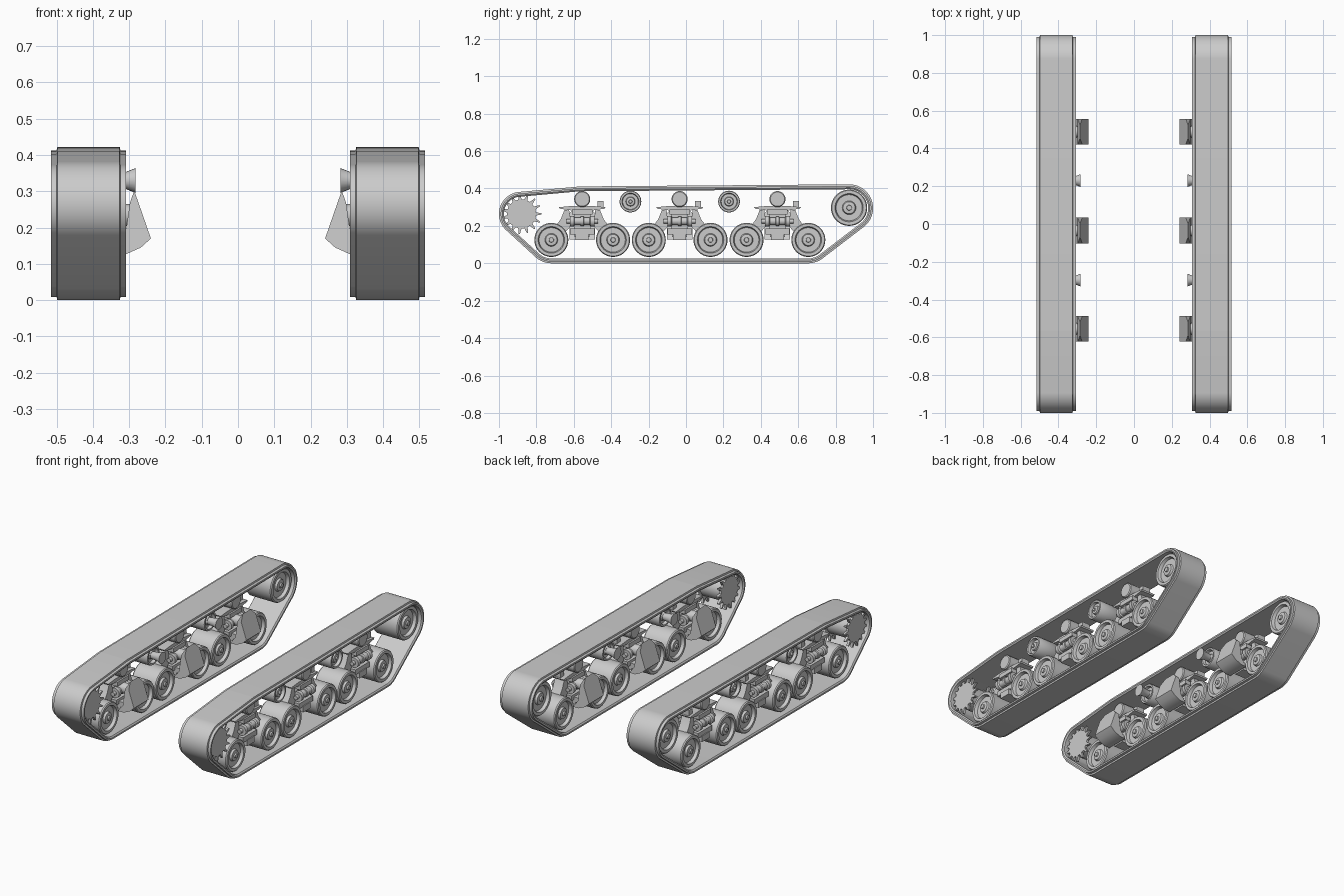
import bpy, bmesh, math
from mathutils import Vector

cube = bpy.data.objects.get("Cube")
if cube:
    bpy.data.objects.remove(cube)

steel = bpy.data.materials.new("steel_grey")
steel.use_nodes = True
GREY = (0.6, 0.6, 0.6, 1)
steel.diffuse_color = GREY
steel.node_tree.nodes["Principled BSDF"].inputs["Base Color"].default_value = GREY

MID = 0.412  # middle of one track across its width


def finish(name, bm):
    """Smooth shallow edges, keep the rest sharp, and mirror to the other side."""
    bmesh.ops.recalc_face_normals(bm, faces=bm.faces)
    for f in bm.faces:
        f.smooth = True
    for e in bm.edges:
        e.smooth = e.calc_face_angle(3) < math.radians(35)
    mesh = bpy.data.meshes.new(name)
    bm.to_mesh(mesh)
    bm.free()
    mesh.materials.append(steel)
    ob = bpy.data.objects.new(name, mesh)
    bpy.context.collection.objects.link(ob)
    mod = ob.modifiers.new("other_side", "MIRROR")
    mod.use_mirror_merge = False


def bridge(bm, rings, close=False):
    """Skin a row of rings; cap the ends unless the row closes on itself."""
    loops = [[bm.verts.new(p) for p in ring] for ring in rings]
    n = len(loops[0])
    pairs = list(zip(loops, loops[1:])) + ([(loops[-1], loops[0])] if close else [])
    for a, b in pairs:
        for i in range(n):
            j = (i + 1) % n
            bm.faces.new((a[i], a[j], b[j], b[i]))
    if not close:
        bm.faces.new(loops[0])
        bm.faces.new(loops[-1])


def lathe(bm, profile, y, z, n=32):
    """Turn (radius, x) points around an axle along x."""
    angles = [math.tau * i / n for i in range(n)]
    bridge(bm, [[(x, y + r * math.cos(a), z + r * math.sin(a)) for a in angles]
                for r, x in profile])


def lathe_y(bm, profile, x, z, n=20):
    """Turn (radius, y) points around an axis along y."""
    angles = [math.tau * i / n for i in range(n)]
    bridge(bm, [[(x + r * math.cos(a), y, z + r * math.sin(a)) for a in angles]
                for r, y in profile])


def prism(bm, outline, x0, x1):
    """Extrude a (y, z) outline across x."""
    bridge(bm, [[(x, y, z) for y, z in outline] for x in (x0, x1)])


def box(bm, x0, x1, y0, y1, z0, z1):
    prism(bm, [(y0, z0), (y1, z0), (y1, z1), (y0, z1)], x0, x1)


def dished_wheel(name, y, z, r, half, hub):
    """Wide drum with a raised rim, sunken face and hub on both ends."""
    face = [(hub * 0.4, half + 0.004), (hub * 0.45, half - 0.004),
            (hub, half - 0.006), (hub * 1.15, half - 0.018),
            (r * 0.72, half - 0.018), (r * 0.78, half),
            (r * 0.95, half), (r, half - 0.006)]
    profile = [(a, MID + b) for a, b in face] + [(a, MID - b) for a, b in reversed(face)]
    bm = bmesh.new()
    lathe(bm, profile, y, z, 40)
    finish(name, bm)


# Track belt: a taut loop around these circles (y, z, radius)
guides = [(-0.882, 0.264, 0.118), (-0.72, 0.125, 0.125), (0.654, 0.125, 0.125),
          (0.873, 0.295, 0.127), (-0.56, 0.286, 0.125)]


def belt_loop(offset, x, n=144):
    pts = []
    for i in range(n):
        a = math.tau * (i + 0.5) / n
        c, s = math.cos(a), math.sin(a)
        y, z, r = max(guides, key=lambda g: g[0] * c + g[1] * s + g[2])
        pts.append((x, y + (r + offset) * c, z + (r + offset) * s))
    return pts


section = [(0, 0.326), (0, 0.498), (-0.009, 0.5), (-0.009, 0.516), (-0.018, 0.516),
           (-0.026, 0.51), (-0.026, 0.314), (-0.018, 0.308), (-0.009, 0.308), (-0.009, 0.324)]
bm = bmesh.new()
bridge(bm, [belt_loop(o, x) for o, x in section], close=True)
finish("track_belt", bm)

# Drive sprocket: two toothed plates on a drum
SY, SZ, TEETH = -0.88, 0.264, 15
star = []
for i in range(TEETH):
    for step, r in ((-0.28, 0.078), (-0.07, 0.108), (0.07, 0.108), (0.28, 0.078)):
        a = math.tau * (i + step) / TEETH
        star.append((SY + r * math.cos(a), SZ + r * math.sin(a)))
bm = bmesh.new()
for x in (MID - 0.08, MID + 0.066):
    prism(bm, star, x, x + 0.014)
lathe(bm, [(0.066, MID - 0.07), (0.066, MID + 0.07)], SY, SZ)
finish("drive_sprocket", bm)

# Rear idler
dished_wheel("idler_wheel", 0.872, 0.297, 0.097, 0.084, 0.032)

# Return rollers with flared inner mounts
for y in (-0.297, 0.23):
    dished_wheel("return_roller", y, 0.33, 0.058, 0.07, 0.022)
    bm = bmesh.new()
    lathe(bm, [(0.034, 0.283), (0.024, 0.308), (0.02, 0.35)], y, 0.33, 20)
    finish("return_roller_mount", bm)

# Suspension bogies
for cy in (-0.555, -0.034, 0.489):
    for s in (-1, 1):
        dished_wheel("road_wheel", cy + s * 0.165, 0.125, 0.091, 0.08, 0.03)
        # Swing arm from the wheel hub up to the spring
        bm = bmesh.new()
        arm = [(0.165, 0.1), (0.188, 0.14), (0.115, 0.235), (0.095, 0.285),
               (0.07, 0.285), (0.06, 0.2), (0.14, 0.11)]
        prism(bm, [(cy + s * y, z) for y, z in arm], MID - 0.03, MID + 0.03)
        finish("swing_arm", bm)

    # Horizontal springs in two rows, with end collars
    bm = bmesh.new()
    for x in (MID - 0.045, MID + 0.045):
        coil = [(0.012, -0.085), (0.012, -0.066), (0.029, -0.066), (0.029, -0.045),
                (0.021, -0.04), (0.021, -0.01), (0.026, -0.008)]
        coil += [(r, -y) for r, y in reversed(coil)]
        lathe_y(bm, [(r, cy + y) for r, y in coil], x, 0.225)
    finish("bogie_springs", bm)

    # Central frame
    bm = bmesh.new()
    box(bm, MID - 0.055, MID + 0.055, cy - 0.065, cy + 0.065, 0.155, 0.185)
    box(bm, MID - 0.06, MID + 0.06, cy - 0.035, cy + 0.035, 0.125, 0.16)
    box(bm, MID - 0.03, MID + 0.03, cy - 0.045, cy + 0.045, 0.18, 0.29)
    box(bm, MID - 0.055, MID + 0.055, cy - 0.055, cy + 0.055, 0.262, 0.287)
    lathe(bm, [(0.03, 0.285), (0.03, MID)], cy, 0.235, 20)
    finish("bogie_frame", bm)

    # Track skid with its stop block and top roller
    bm = bmesh.new()
    skid = [(-0.12, 0.292), (-0.06, 0.283), (0.06, 0.283), (0.12, 0.292),
            (0.125, 0.3), (0.06, 0.306), (-0.06, 0.306), (-0.125, 0.3)]
    prism(bm, [(cy + y, z) for y, z in skid], MID - 0.045, MID + 0.045)
    box(bm, MID - 0.02, MID + 0.03, cy + 0.083, cy + 0.115, 0.295, 0.333)
    finish("track_skid", bm)
    bm = bmesh.new()
    lathe(bm, [(0.038, MID - 0.06), (0.043, MID - 0.055),
               (0.043, MID + 0.055), (0.038, MID + 0.06)], cy, 0.343)
    finish("top_roller", bm)

    # Sloping inner bracket with a chamfered top
    bm = bmesh.new()
    wedge = [(0.286, 0.302), (0.274, 0.268), (0.24, 0.17), (0.268, 0.145),
             (0.308, 0.127), (0.345, 0.127), (0.312, 0.17), (0.298, 0.268)]
    rings = []
    for s in (-1, 1):
        rings.append([(x, cy + s * (0.035 if z > 0.3 else 0.068), z) for x, z in wedge])
    bridge(bm, rings)
    box(bm, 0.3, MID, cy - 0.04, cy + 0.04, 0.14, 0.17)
    finish("inner_bracket", bm)
